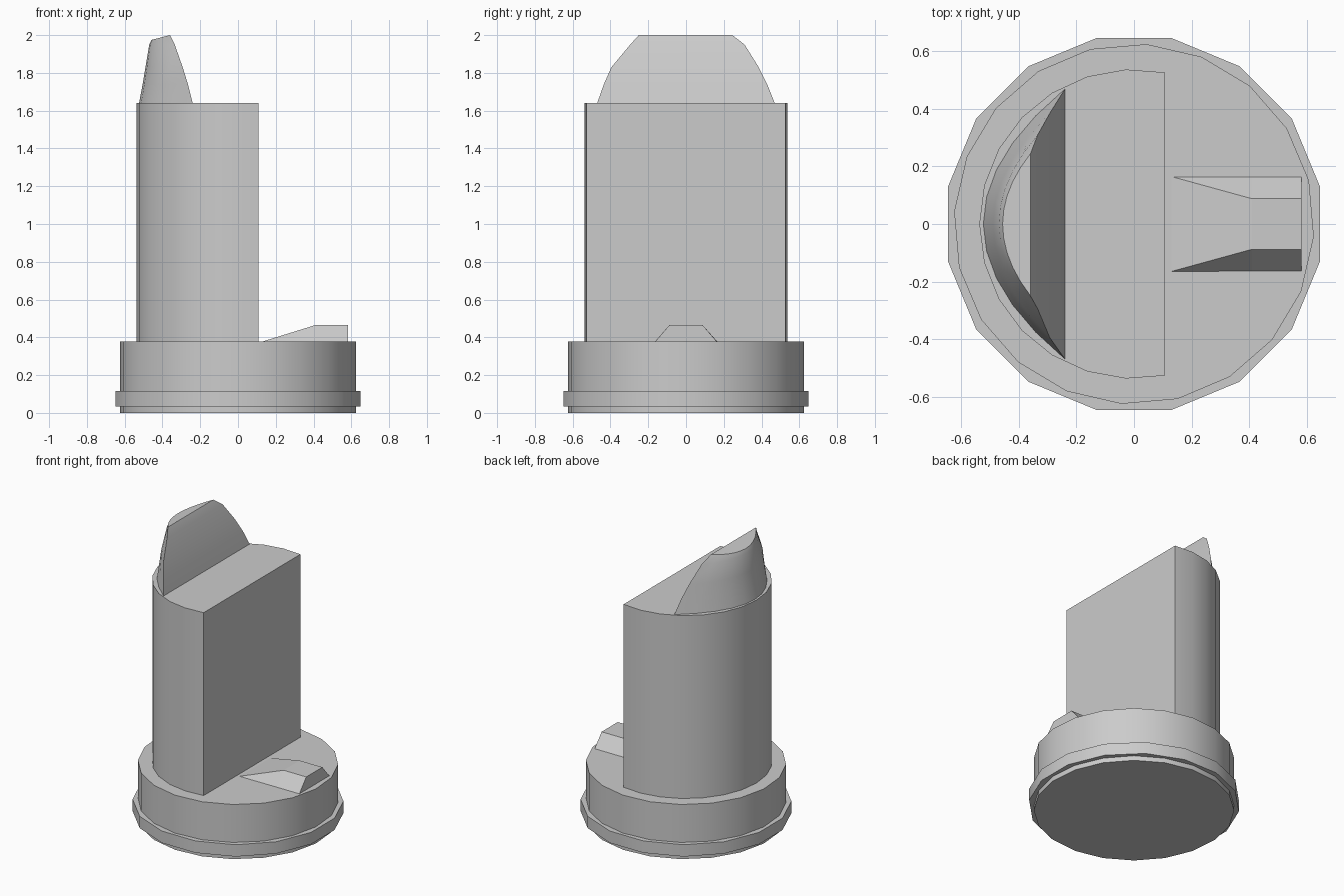
import bpy
import bmesh
from math import sin, cos, pi, radians

cube = bpy.data.objects.get("Cube")
if cube:
    bpy.data.objects.remove(cube)

grey = bpy.data.materials.new("plain grey")
grey.use_nodes = True
COLOUR = (0.6, 0.6, 0.6, 1)
grey.diffuse_color = COLOUR
grey.node_tree.nodes["Principled BSDF"].inputs["Base Color"].default_value = COLOUR


def loft(name, rows, smooth=None):
    """Closed solid through rings that share a point count."""
    bm = bmesh.new()
    rings = [[bm.verts.new(p) for p in row] for row in rows]
    for low, high in zip(rings, rings[1:]):
        n = len(low)
        for i in range(n):
            j = (i + 1) % n
            bm.faces.new((low[i], low[j], high[j], high[i]))
    bm.faces.new(rings[0][::-1])
    bm.faces.new(rings[-1])
    bmesh.ops.remove_doubles(bm, verts=bm.verts, dist=0.0001)
    bmesh.ops.recalc_face_normals(bm, faces=bm.faces)
    mesh = bpy.data.meshes.new(name)
    bm.to_mesh(mesh)
    bm.free()
    obj = bpy.data.objects.new(name, mesh)
    bpy.context.collection.objects.link(obj)
    mesh.materials.append(grey)
    if smooth:
        bpy.ops.object.select_all(action="DESELECT")
        bpy.context.view_layer.objects.active = obj
        obj.select_set(True)
        bpy.ops.object.shade_smooth_by_angle(angle=radians(smooth))
    return obj


def arc(radius, z, start, end, steps):
    angles = [radians(start + (end - start) * i / steps) for i in range(steps + 1)]
    return [(radius * cos(a), radius * sin(a), z) for a in angles]


def disc(name, radius, sides, offset, bottom, top):
    rows = [arc(radius, z, offset, offset + 360, sides)[:-1] for z in (bottom, top)]
    return loft(name, rows, 30)


# Round base and its rim
disc("base", 0.627, 20, -4, 0, 0.377)
disc("base_rim", 0.66, 16, 11.25, 0.033, 0.115)

# Tower with a flat side
loft("tower", [arc(0.538, z, 78.5, 281.5, 14) for z in (0.375, 1.64)], 30)

# Crest: height, front x, back x, width to the left, width to the right
LEVELS = [
    (1.64, -0.24, -0.524, 0.47, 0.47),
    (1.74, -0.265, -0.505, 0.43, 0.435),
    (1.83, -0.293, -0.49, 0.385, 0.395),
    (1.95, -0.335, -0.47, 0.31, 0.295),
    (2.0, -0.36, -0.457, 0.245, 0.25),
]


def crest_row(z, front, back, left, right, steps=10):
    row = []
    for i in range(steps + 1):
        t = 1 - 2 * i / steps
        bulge = 1 - abs(t) ** 2
        drop = 0.025 * bulge if z == 2.0 else 0
        row.append((front + (back - front) * bulge, t * (left if t > 0 else right), z - drop))
    return row


loft("crest", [crest_row(*level) for level in LEVELS], 30)

# Wedge on the base, beside the flat side
def section(x, half, z):
    return [(x, -0.165, 0.375), (x, 0.165, 0.375), (x, half, z), (x, -half, z)]


loft("wedge", [section(0.13, 0.165, 0.378), section(0.41, 0.088, 0.465), section(0.583, 0.088, 0.465)])
